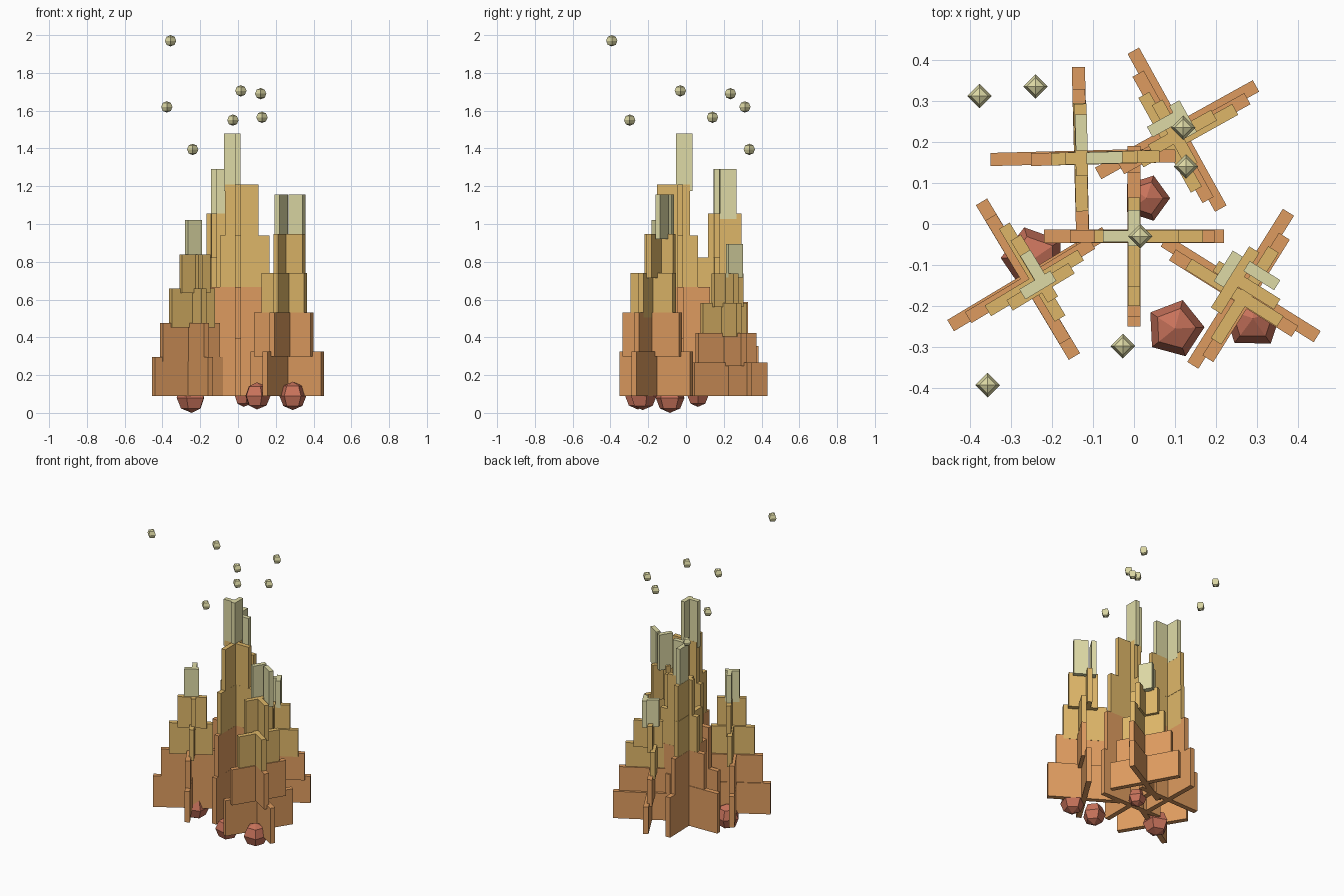
import bpy, bmesh, math
from mathutils import Matrix, Vector

if "Cube" in bpy.data.objects:
    bpy.data.objects.remove(bpy.data.objects["Cube"])


def mat(name, rgb):
    m = bpy.data.materials.new(name)
    m.diffuse_color = (*rgb, 1)
    m.use_nodes = True
    m.node_tree.nodes["Principled BSDF"].inputs["Base Color"].default_value = m.diffuse_color
    return m


ORANGE = mat("flame_orange", (0.73, 0.33, 0.115))
YELLOW = mat("flame_yellow", (0.73, 0.47, 0.14))
PALE = mat("flame_pale", (0.73, 0.70, 0.38))
EMBER = mat("ember_red", (0.58, 0.17, 0.105))
CELL, BASE, THICK = 0.088, 0.09, 0.032


def finish(bm, name, mats):
    bmesh.ops.recalc_face_normals(bm, faces=bm.faces)
    me = bpy.data.meshes.new(name)
    bm.to_mesh(me)
    bm.free()
    for m in mats:
        me.materials.append(m)
    ob = bpy.data.objects.new(name, me)
    bpy.context.collection.objects.link(ob)
    return ob


def flame(name, cx, cy, angle, top, shifts_x, shifts_y):
    """Two crossed stepped plates, five rows each, five cells wide down to one.
    Boxes turn by -angle while their sideways shifts turn by +angle."""
    bm = bmesh.new()
    a = math.radians(angle)
    step = (top - BASE) / 5.13
    for plate, shifts in enumerate((shifts_x, shifts_y)):
        extra = plate * math.pi / 2
        for i, s in enumerate(shifts):
            z0 = BASE + step * i
            z1 = z0 + step * 1.13
            t = THICK - 0.0008 * i
            pos = Vector((cx + s * math.cos(a + extra),
                          cy + s * math.sin(a + extra), (z0 + z1) / 2))
            m = (Matrix.Translation(pos) @ Matrix.Rotation(extra - a, 4, 'Z')
                 @ Matrix.Diagonal((CELL * (5 - i), t, z1 - z0, 1)))
            r = bmesh.ops.create_cube(bm, size=1, matrix=m)
            for f in {f for v in r["verts"] for f in v.link_faces}:
                f.material_index = (0, 0, 1, 1, 2)[i]
    return finish(bm, name, (ORANGE, YELLOW, PALE))


def ball(name, pos, r, sides, material, phase=0.0):
    """Low-poly ball with four rings and a vertex on the +x axis."""
    bm = bmesh.new()
    rings = []
    for lat in (-45, 0, 45):
        c, s = math.cos(math.radians(lat)), math.sin(math.radians(lat))
        rings.append([bm.verts.new((r * c * math.cos(phase + 2 * math.pi * k / sides),
                                    r * c * math.sin(phase + 2 * math.pi * k / sides),
                                    r * s)) for k in range(sides)])
    lo, hi = bm.verts.new((0, 0, -r)), bm.verts.new((0, 0, r))
    for k in range(sides):
        n = (k + 1) % sides
        bm.faces.new((lo, rings[0][n], rings[0][k]))
        bm.faces.new((hi, rings[2][k], rings[2][n]))
        for p, q in zip(rings, rings[1:]):
            bm.faces.new((p[k], p[n], q[n], q[k]))
    ob = finish(bm, name, (material,))
    ob.location = pos
    return ob


# Flames: centre, turn, top height, row shifts of both plates
flame("centre_flame", 0, -0.03, 0, 1.48,
      (0, .02, .036, .02, -.031), (0, -.02, -.038, -.036, .02))
flame("back_left_flame", -0.13, 0.163, -1.5, 1.29,
      (0, .055, .06, .051, .058), (0, -.01, 0, .042, .06))
flame("back_right_flame", 0.105, 0.23, -29, 0.895,
      (0, .02, .03, .015, -.032), (0, -.02, -.035, -.012, .03))
flame("front_left_flame", -0.2585, -0.1345, -31, 1.02,
      (0, .006, .018, .036, .028), (0, 0, .02, .03, .031))
flame("front_right_flame", 0.26, -0.158, 32, 1.155,
      (0, -.02, -.018, .017, .061), (0, -.025, -.019, .025, .057))

# Embers at the foot
for i, (x, y, z, r, ph) in enumerate((
        (.10, -.255, .09, .072, .05), (.29, -.23, .09, .075, .3),
        (-.245, -.085, .08, .08, .6), (.03, .063, .09, .058, 0))):
    ball(f"ember_{i + 1}", (x, y, z), r, 5, EMBER, ph)

# Sparks above
for i, p in enumerate(((-.377, .312, 1.62), (-.24, .335, 1.395), (.12, .235, 1.69),
                       (.127, .14, 1.565), (.015, -.03, 1.705),
                       (-.027, -.298, 1.55), (-.357, -.393, 1.97))):
    ball(f"spark_{i + 1}", p, .03, 4, PALE)
